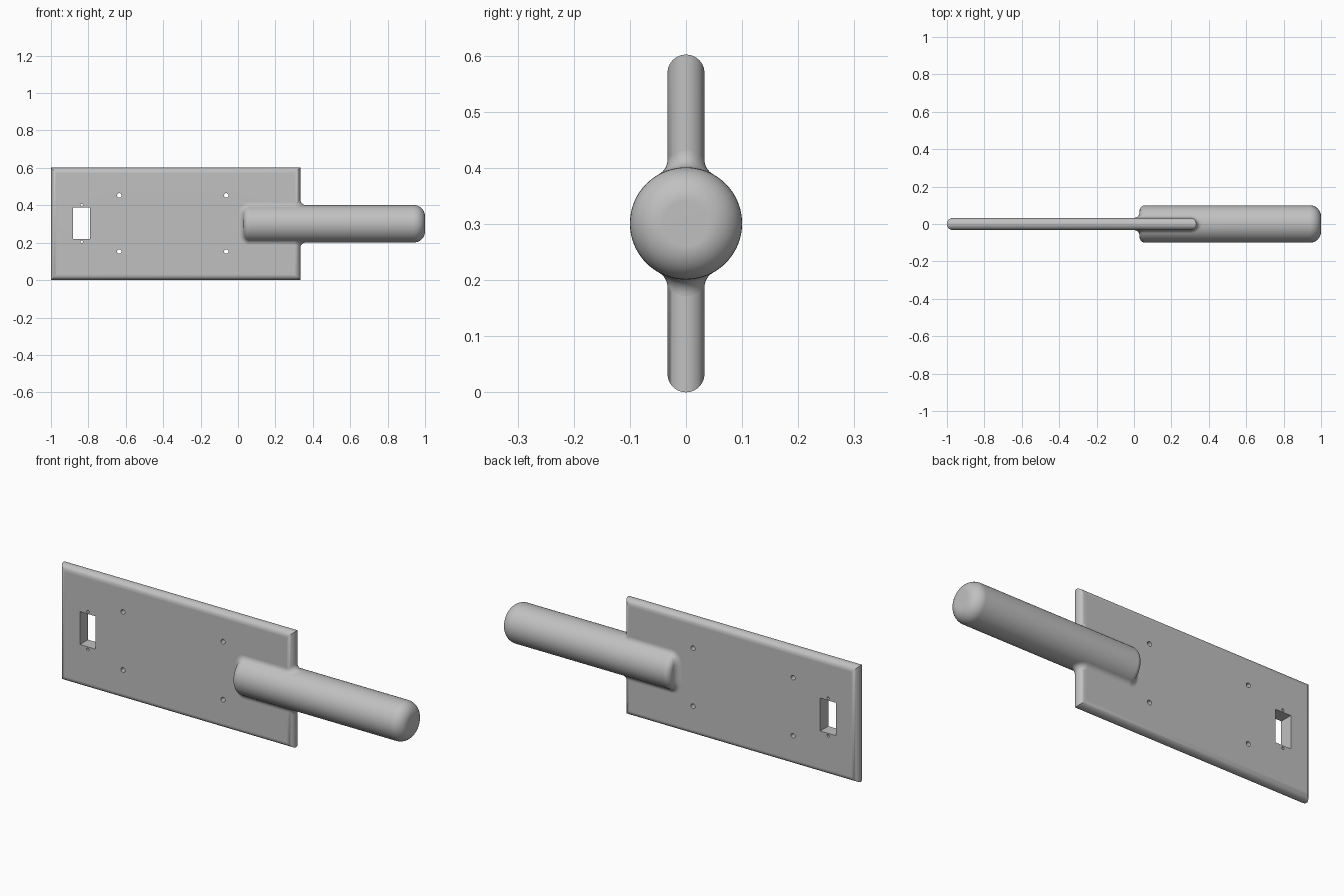
import bpy
import bmesh
from math import sin, cos, pi, sqrt, radians
from mathutils import Vector, Matrix

if "Cube" in bpy.data.objects:
    bpy.data.objects.remove(bpy.data.objects["Cube"], do_unlink=True)

MID = 0.301            # height of the handle axis
HALF = 0.033           # half thickness of the plate
LEFT, RIGHT = -1.0, 0.333
R = 0.1                # handle radius
BUTT = 0.03            # inner end of the handle
INNER, OUTER = 0.03, 0.06   # rounding of the handle's two rims
FILLET = 0.03

grey = bpy.data.materials.new("plain_grey")
grey.use_nodes = True
grey.diffuse_color = (0.53, 0.53, 0.53, 1)
grey.node_tree.nodes["Principled BSDF"].inputs["Base Color"].default_value = grey.diffuse_color


def make_object(name, bm):
    mesh = bpy.data.meshes.new(name)
    bm.to_mesh(mesh)
    bm.free()
    mesh.materials.append(grey)
    obj = bpy.data.objects.new(name, mesh)
    obj.location.z = MID
    bpy.context.collection.objects.link(obj)
    return obj


def activate(obj):
    bpy.ops.object.select_all(action='DESELECT')
    obj.select_set(True)
    bpy.context.view_layer.objects.active = obj


def smooth(obj):
    activate(obj)
    bpy.ops.object.shade_smooth_by_angle(angle=radians(32))
    weighted = obj.modifiers.new("even_shading", 'WEIGHTED_NORMAL')
    weighted.keep_sharp = True


def loft(rings, closed=True):
    """Skin a list of point rings; closed rings get end caps."""
    bm = bmesh.new()
    rows = [[bm.verts.new(p) for p in ring] for ring in rings]
    n = len(rows[0])
    for a, b in zip(rows, rows[1:]):
        for i in range(n if closed else n - 1):
            j = (i + 1) % n
            bm.faces.new((a[i], a[j], b[j], b[i]))
    if closed:
        bm.faces.new(rows[0])
        bm.faces.new(rows[-1])
        bmesh.ops.recalc_face_normals(bm, faces=bm.faces)
    return bm


# Plate: rectangles stacked through the thickness give round, mitred edges
rings = []
for k in range(15):
    t = radians(-86 + 172 * k / 14)
    y, inset = HALF * sin(t) / sin(radians(86)), HALF * (1 - cos(t))
    x0, x1, z = LEFT + inset, RIGHT - inset, MID - inset
    rings.append([(x0, y, -z), (x1, y, -z), (x1, y, z), (x0, y, z)])
plate = make_object("plate", loft(rings))

# Openings: one slot, two tiny screw holes beside it, four mounting holes
bm = bmesh.new()
slot_x = -0.836
bmesh.ops.create_cube(bm, size=1, matrix=Matrix.Translation((slot_x, 0, 0.003))
                      @ Matrix.Diagonal((0.09, 0.3, 0.17, 1)))
holes = [(slot_x, s * 0.0975 + 0.002, 0.007) for s in (-1, 1)]
holes += [(x, s * 0.15 + 0.002, 0.012) for x in (-0.635, -0.063) for s in (-1, 1)]
for x, z, radius in holes:
    bmesh.ops.create_cone(bm, cap_ends=True, segments=24, radius1=radius, radius2=radius,
                          depth=0.3, matrix=Matrix.Translation((x, 0, z))
                          @ Matrix.Rotation(pi / 2, 4, 'X'))
cutter = make_object("hole_cutter", bm)
cutter.hide_render = True
cut = plate.modifiers.new("holes", 'BOOLEAN')
cut.operation, cut.solver, cut.object = 'DIFFERENCE', 'EXACT', cutter
activate(plate)
bpy.ops.object.modifier_apply(modifier=cut.name)
bpy.data.objects.remove(cutter, do_unlink=True)
smooth(plate)

# Handle: round bar with both rims rounded
STEPS = 10
angles = [pi / 2 * k / STEPS for k in range(STEPS + 1)]
profile = [(BUTT + INNER * (1 - cos(a)), R - INNER * (1 - sin(a))) for a in angles]
profile += [(1 - OUTER * (1 - cos(a)), R - OUTER * (1 - sin(a))) for a in reversed(angles)]
SIDES = 80
handle = make_object("handle", loft([
    [(x, rho * cos(2 * pi * i / SIDES), rho * sin(2 * pi * i / SIDES)) for i in range(SIDES)]
    for x, rho in profile]))
smooth(handle)

# Fillet: path of a ball rolling in the corner between plate and handle.
# Each entry holds ball centre, plate normal and handle normal.
off = HALF + FILLET
path = []


def height(rho, y):
    return sqrt(rho * rho - y * y)


def side_path(s):
    """Ball positions on one face of the plate, from the handle's butt end outward."""
    y, n = s * off, Vector((0, s, 0))
    core = R - INNER
    found = [(Vector((BUTT - FILLET, y, height(core, y) * k / 4)), n, Vector((-1, 0, 0)))
             for k in range(4)]
    for a in angles:
        rho = core + (INNER + FILLET) * sin(a)
        c = Vector((BUTT + INNER - (INNER + FILLET) * cos(a), y, height(rho, y)))
        radial = Vector((0, c.y, c.z)).normalized()
        found.append((c, n, Vector((-cos(a), 0, 0)) + radial * sin(a)))
    return found


path += side_path(-1)
for k in range(17):
    phi = -pi / 2 + pi * k / 16
    n = Vector((cos(phi), sin(phi), 0))
    c = Vector((RIGHT - HALF, 0, 0)) + n * off
    c.z = height(R + FILLET, c.y)
    path.append((c, n, Vector((0, c.y, c.z)).normalized()))
path += reversed(side_path(1))

ARC = 8
bm = loft([[c - FILLET * n.slerp(h, k / ARC) for k in range(ARC + 1)] for c, n, h in path],
          closed=False)
# the visible side faces the ball
bm.faces.ensure_lookup_table()
bm.normal_update()
first = bm.faces[0]
if first.normal.dot(path[0][0] - first.calc_center_median()) < 0:
    bmesh.ops.reverse_faces(bm, faces=bm.faces)
fillet = make_object("handle_fillet", bm)
mirror = fillet.modifiers.new("lower_half", 'MIRROR')
mirror.use_axis = (False, False, True)
smooth(fillet)
